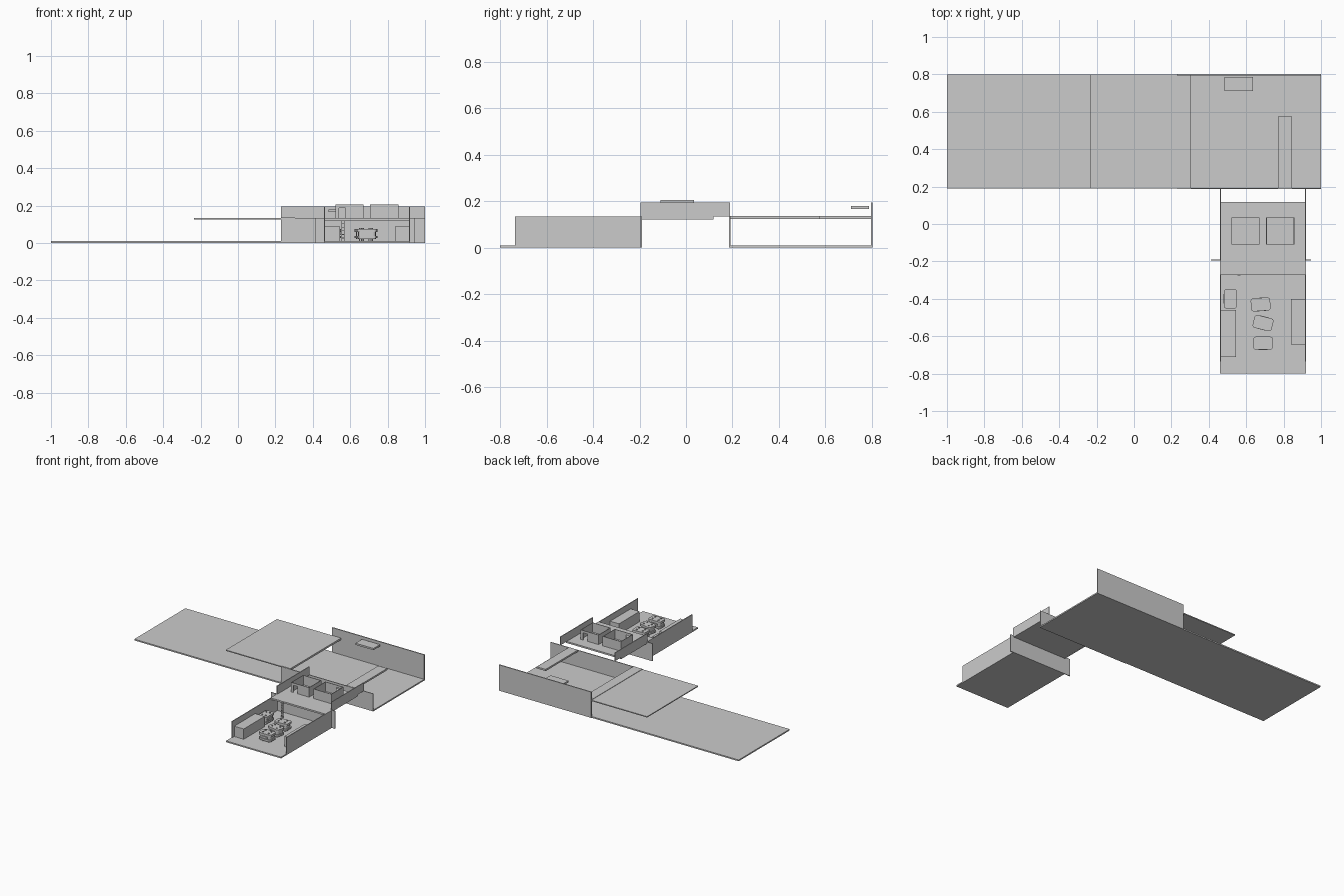
import bpy
import bmesh
from math import radians
from mathutils import Matrix

if "Cube" in bpy.data.objects:
    bpy.data.objects.remove(bpy.data.objects["Cube"])

grey = bpy.data.materials.new("plain grey")
grey.use_nodes = True
colour = (0.6, 0.6, 0.6, 1)
grey.diffuse_color = colour
grey.node_tree.nodes["Principled BSDF"].inputs["Base Color"].default_value = colour


def add_box(bm, x, y, z, round_corners=0):
    """Add a box spanning three ranges, optionally with rounded upright edges."""
    size = Matrix.Diagonal((x[1] - x[0], y[1] - y[0], z[1] - z[0], 1))
    centre = Matrix.Translation((sum(x) / 2, sum(y) / 2, sum(z) / 2))
    verts = bmesh.ops.create_cube(bm, size=1, matrix=centre @ size)["verts"]
    if round_corners:
        edges = {e for v in verts for e in v.link_edges
                 if abs(e.verts[0].co.z - e.verts[1].co.z) > 0.001}
        bmesh.ops.bevel(bm, geom=list(edges), offset=round_corners,
                        segments=3, profile=0.5, affect='EDGES')


def finish(name, bm):
    mesh = bpy.data.meshes.new(name)
    bm.to_mesh(mesh)
    bm.free()
    mesh.materials.append(grey)
    obj = bpy.data.objects.new(name, mesh)
    bpy.context.collection.objects.link(obj)
    return obj


def box(name, x, y, z):
    bm = bmesh.new()
    add_box(bm, x, y, z)
    return finish(name, bm)


T = 0.006           # wall thickness
DECK = 0.133        # top of the upper floor
EAST, WEST = 0.92, 0.46

# Long rear hall: floors, walls and upper slabs
box("yard_floor", (-1, 0.23), (0.19, 0.8), (0, 0.01))
box("hall_floor", (0.23, 1), (0.19, 0.8), (0, 0.01))
box("hall_back_wall", (0.23, 1), (0.795, 0.803), (0, 0.195))
box("hall_front_wall", (0.23, 1), (0.186, 0.192), (0, DECK))
box("roof_slab", (-0.235, 0.23), (0.19, 0.8), (0.126, DECK))
box("balcony_strip", (0.23, 0.305), (0.19, 0.803), (0.122, 0.136))
box("walkway", (0.77, 0.845), (0.19, 0.575), (0.122, 0.135))
box("wall_shelf", (0.485, 0.635), (0.71, 0.787), (0.165, 0.178))

# Front room
box("room_floor", (WEST, EAST), (-0.8, -0.19), (0, 0.01))
box("room_back_wall", (0.413, 0.947), (-0.195, -0.189), (0, DECK))
for side, x in (("right", WEST), ("left", EAST - T)):
    box(side + "_room_wall", (x, x + T), (-0.735, -0.19), (0, DECK))
    box(side + "_upper_wall", (x, x + T), (-0.195, 0.19), (DECK, 0.195))
    box(side + "_upper_wall_base", (x, x + T), (-0.195, 0.115), (0.12, DECK))
box("upper_floor", (WEST, EAST), (-0.27, 0.118), (0.121, DECK))

# Cabinets along the side walls
box("right_cabinet", (0.466, 0.545), (-0.71, -0.46), (0.01, 0.088))
box("left_cabinet", (0.84, 0.914), (-0.645, -0.4), (0.01, 0.088))


# Open-topped cubicles on the upper floor, each with a doorway
def cubicle(name, x0, x1, door_x, door_in_front):
    y0, y1, top = -0.11, 0.035, 0.205
    t = 0.004
    bm = bmesh.new()
    for x in (x0, x1 - t):
        add_box(bm, (x, x + t), (y0, y1), (DECK, top))
    for y, is_front in ((y0, True), (y1 - t, False)):
        span = (y, y + t)
        if is_front == door_in_front:
            a, b = door_x
            add_box(bm, (x0, a), span, (DECK, top))
            add_box(bm, (b, x1), span, (DECK, top))
            add_box(bm, (a, b), span, (0.187, top))
        else:
            add_box(bm, (x0, x1), span, (DECK, top))
    finish(name, bm)


cubicle("right_cubicle", 0.52, 0.672, (0.54, 0.576), True)
cubicle("left_cubicle", 0.706, 0.858, (0.8, 0.836), False)

# Ladder up to the deck
bm = bmesh.new()
for x in (0.553, 0.567):
    add_box(bm, (x, x + 0.003), (-0.276, -0.272), (0.01, DECK))
for i in range(6):
    z = 0.025 + i * 0.019
    add_box(bm, (0.553, 0.57), (-0.275, -0.273), (z, z + 0.003))
finish("ladder", bm)


# Rounded crates with a lid, studs and feet
def crate(name, x, y, angle):
    bm = bmesh.new()
    add_box(bm, (-0.045, 0.045), (-0.03, 0.03), (0.02, 0.07), 0.012)
    add_box(bm, (-0.052, 0.052), (-0.035, 0.035), (0.026, 0.038), 0.014)
    add_box(bm, (-0.052, 0.052), (-0.035, 0.035), (0.06, 0.076), 0.014)
    add_box(bm, (-0.025, 0.025), (-0.036, 0.036), (0.042, 0.056))
    for sx in (-1, 1):
        for sy in (-1, 1):
            cx, cy = sx * 0.025, sy * 0.015
            xs, ys = (cx - 0.004, cx + 0.004), (cy - 0.004, cy + 0.004)
            add_box(bm, xs, ys, (0.076, 0.081))
            add_box(bm, xs, ys, (0.01, 0.02))
    obj = finish(name, bm)
    obj.location = (x, y, 0)
    obj.rotation_euler.z = radians(angle)


for i, place in enumerate([(0.515, -0.4, 90), (0.677, -0.43, 4),
                           (0.69, -0.53, -14), (0.69, -0.637, 0)]):
    crate(f"crate_{i + 1}", *place)
